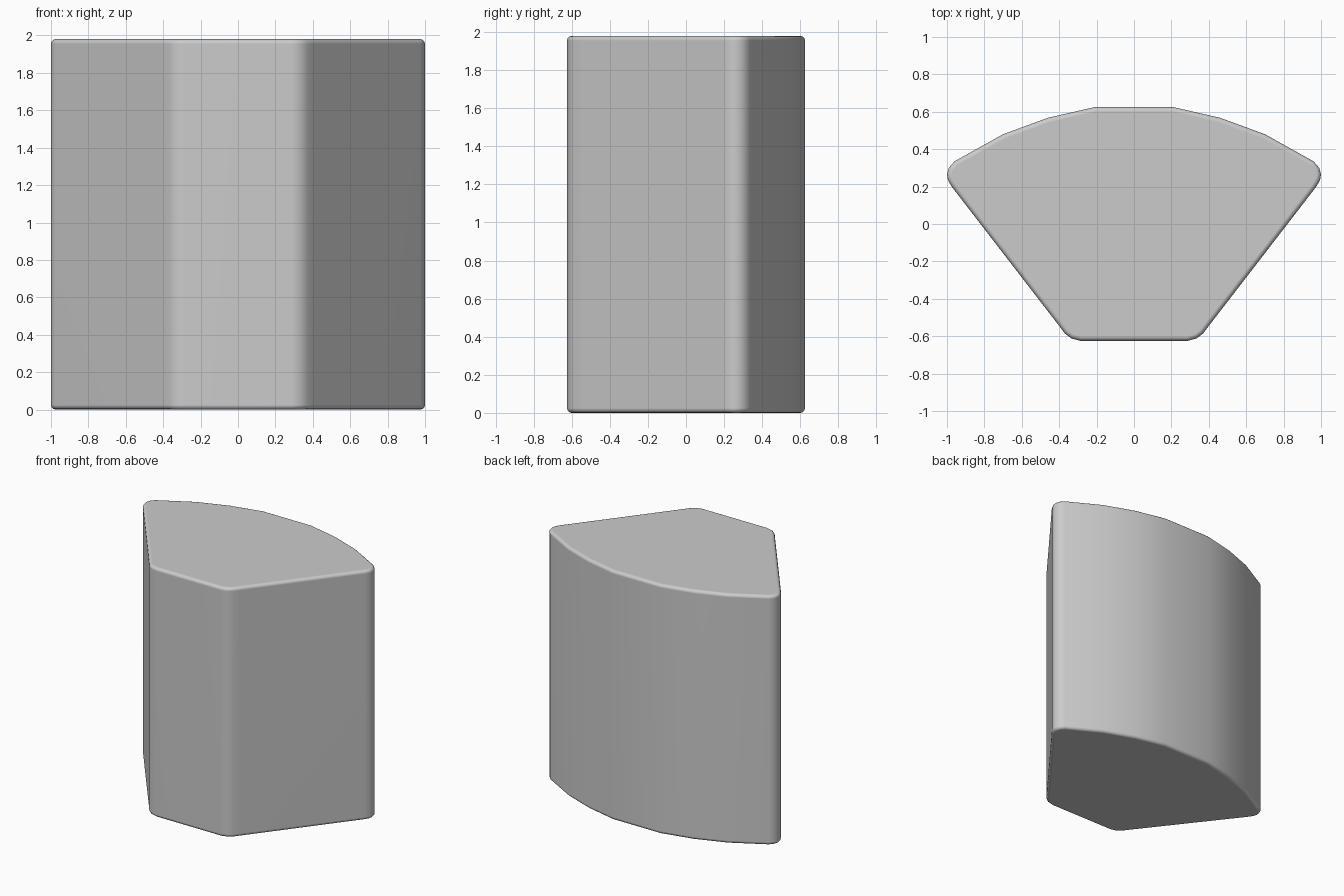
import bpy, bmesh

if "Cube" in bpy.data.objects:
    bpy.data.objects.remove(bpy.data.objects["Cube"])

HEIGHT = 1.98

# Right half of the plan outline, front to back: rounded front corner,
# straight flank, rounded side corner, faceted back arc
half = [(0.285, -0.625), (0.335, -0.612), (0.37, -0.585), (0.40, -0.545),
        (0.975, 0.20), (0.995, 0.235), (1.0, 0.265), (0.99, 0.30), (0.96, 0.335),
        (0.70, 0.48), (0.46, 0.568), (0.21, 0.625)]
outline = half + [(-x, y) for x, y in reversed(half)]

# Extrude the wedge-shaped plan into a block
bm = bmesh.new()
base = bm.faces.new([bm.verts.new((x, y, 0)) for x, y in outline])
top = bmesh.ops.extrude_face_region(bm, geom=[base], use_keep_orig=True)
bmesh.ops.translate(bm, verts=[v for v in top["geom"] if isinstance(v, bmesh.types.BMVert)],
                    vec=(0, 0, HEIGHT))
bmesh.ops.recalc_face_normals(bm, faces=bm.faces)

# Soften the top and bottom rims
rims = [e for e in bm.edges if abs(e.verts[0].co.z - e.verts[1].co.z) < 1e-4]
bmesh.ops.bevel(bm, geom=rims, offset=0.025, segments=3, profile=0.5, affect='EDGES')

mesh = bpy.data.meshes.new("wedge_block")
bm.to_mesh(mesh)
bm.free()
block = bpy.data.objects.new("wedge_block", mesh)
bpy.context.collection.objects.link(block)

# Smooth shading, with normals weighted so the big faces stay flat
bpy.context.view_layer.objects.active = block
block.select_set(True)
bpy.ops.object.shade_smooth_by_angle(angle=0.7)
weighted = block.modifiers.new("flat_faces", 'WEIGHTED_NORMAL')
weighted.keep_sharp = True
